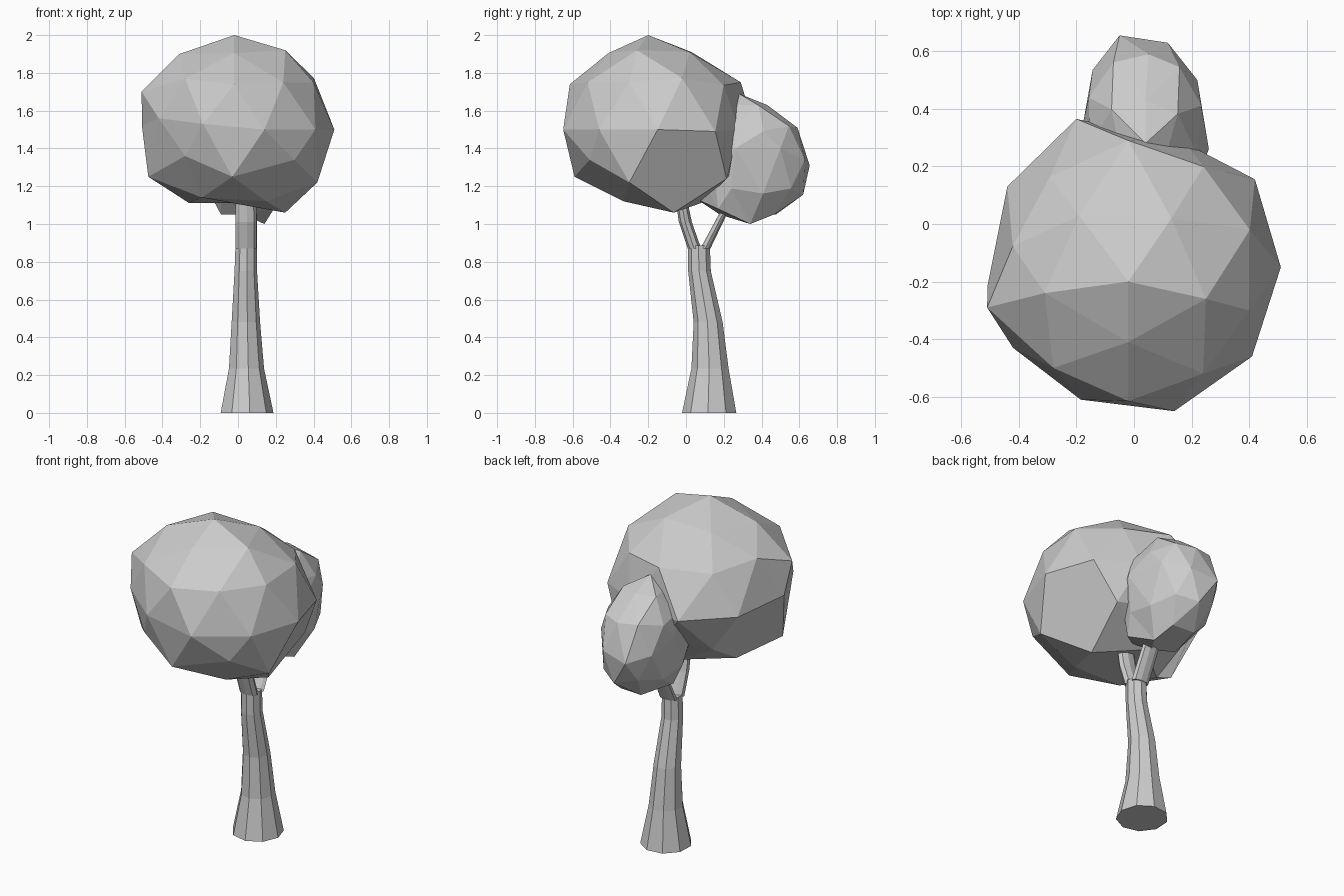
import bpy
import bmesh
from math import sin, cos, radians, tau
from mathutils import Vector, Matrix

cube = bpy.data.objects.get("Cube")
if cube:
    bpy.data.objects.remove(cube, do_unlink=True)

# One plain grey for the whole tree
grey = bpy.data.materials.new("plain_grey")
grey.use_nodes = True
grey.diffuse_color = (0.6, 0.6, 0.6, 1)
grey.node_tree.nodes["Principled BSDF"].inputs["Base Color"].default_value = (0.6, 0.6, 0.6, 1)


def finish(name, bm):
    bmesh.ops.recalc_face_normals(bm, faces=bm.faces)
    mesh = bpy.data.meshes.new(name)
    bm.to_mesh(mesh)
    bm.free()
    mesh.materials.append(grey)
    obj = bpy.data.objects.new(name, mesh)
    bpy.context.collection.objects.link(obj)
    return obj


def crown(name, centre, radii, turn, pulls, flat_directions=()):
    """Faceted ball: pull nearest corners to points, level some corners into flat panels."""
    bm = bmesh.new()
    bmesh.ops.create_icosphere(bm, subdivisions=2, radius=1)
    place = (Matrix.Translation(centre) @ Matrix.Diagonal((*radii, 1))
             @ Matrix.Rotation(radians(turn), 4, 'Z'))
    hubs = [v for v in bm.verts if len(v.link_edges) == 5]
    panels = [max(hubs, key=lambda v: v.co.dot(Vector(d))) for d in flat_directions]
    bm.transform(place)
    free = [v for v in bm.verts if v not in panels]
    for point in pulls:
        near = min(free, key=lambda v: (v.co - Vector(point)).length)
        near.co = point
        free.remove(near)
    bmesh.ops.dissolve_verts(bm, verts=panels)
    return finish(name, bm)


def limb(name, rings, sides=9, start=-3):
    """Skin a stack of level oval rings: (centre, x radius, y radius)."""
    bm = bmesh.new()
    loops = []
    for (x, y, z), rx, ry in rings:
        angles = [radians(start) + tau * i / sides for i in range(sides)]
        loops.append([bm.verts.new((x + rx * cos(a), y + ry * sin(a), z)) for a in angles])
    for low, high in zip(loops, loops[1:]):
        for i in range(sides):
            j = (i + 1) % sides
            bm.faces.new((low[i], low[j], high[j], high[i]))
    bm.faces.new(loops[0])
    bm.faces.new(loops[-1])
    return finish(name, bm)


# Trunk, leaning and tapering up to the fork
limb("trunk", [
    ((.045, .124, 0), .143, .146),
    ((.043, .128, .235), .095, .1),
    ((.04, .118, .48), .077, .078),
    ((.04, .072, .75), .061, .061),
    ((.042, .069, .885), .058, .059),
])

# Two branches running into the crowns
limb("front_branch", [
    ((.042, .045, .87), .057, .036),
    ((.042, -.003, 1.01), .057, .035),
    ((.042, -.03, 1.16), .056, .03),
])
limb("back_branch", [
    ((.045, .103, .87), .056, .027),
    ((.045, .187, 1.035), .055, .022),
    ((.045, .25, 1.15), .05, .022),
])

# Large front crown with flat panels underneath and low on both sides
crown("large_crown", (0, -.18, 1.52), (.51, .5, .48), -14, [
    # upper corners
    (-.02, -.2, 2), (-.31, -.24, 1.9), (.25, -.26, 1.92), (-.02, -.41, 1.905),
    (.13, .02, 1.91), (-.19, .03, 1.91), (-.02, -.615, 1.74), (.4, -.3, 1.75),
    (-.51, -.29, 1.7), (-.02, .29, 1.75), (-.28, -.5, 1.77), (.24, -.52, 1.75),
    # middle corners
    (-.2, .365, 1.5), (.18, .28, 1.5), (-.44, .13, 1.5), (.51, -.15, 1.5),
    (.42, .155, 1.49), (.41, -.46, 1.5), (.14, -.65, 1.5), (-.185, -.61, 1.53),
    (-.42, -.43, 1.56),
    # lower corners
    (-.03, -.59, 1.25), (-.28, -.5, 1.36), (.3, -.51, 1.34), (.42, -.3, 1.22),
    (.3, .215, 1.24), (.25, -.065, 1.06), (-.475, -.25, 1.25), (-.19, -.35, 1.14),
    (.15, -.33, 1.12),
], [(0, 0, -1), (.72, .53, -.45), (-.9, 0, -.45)])

# Small back crown
crown("small_crown", (.035, .34, 1.34), (.23, .31, .34), 15, [
    (.04, .28, 1.69), (-.05, .655, 1.31), (.26, .26, 1.4), (.14, .34, 1), (-.175, .36, 1.4),
    (.22, .5, 1.4), (.05, .59, 1.51), (.04, .43, 1.63), (.05, .62, 1.155),
    (.19, .17, 1.08), (.06, .06, 1.13), (-.09, .25, 1.05),
], [(0, 0, -1)])
